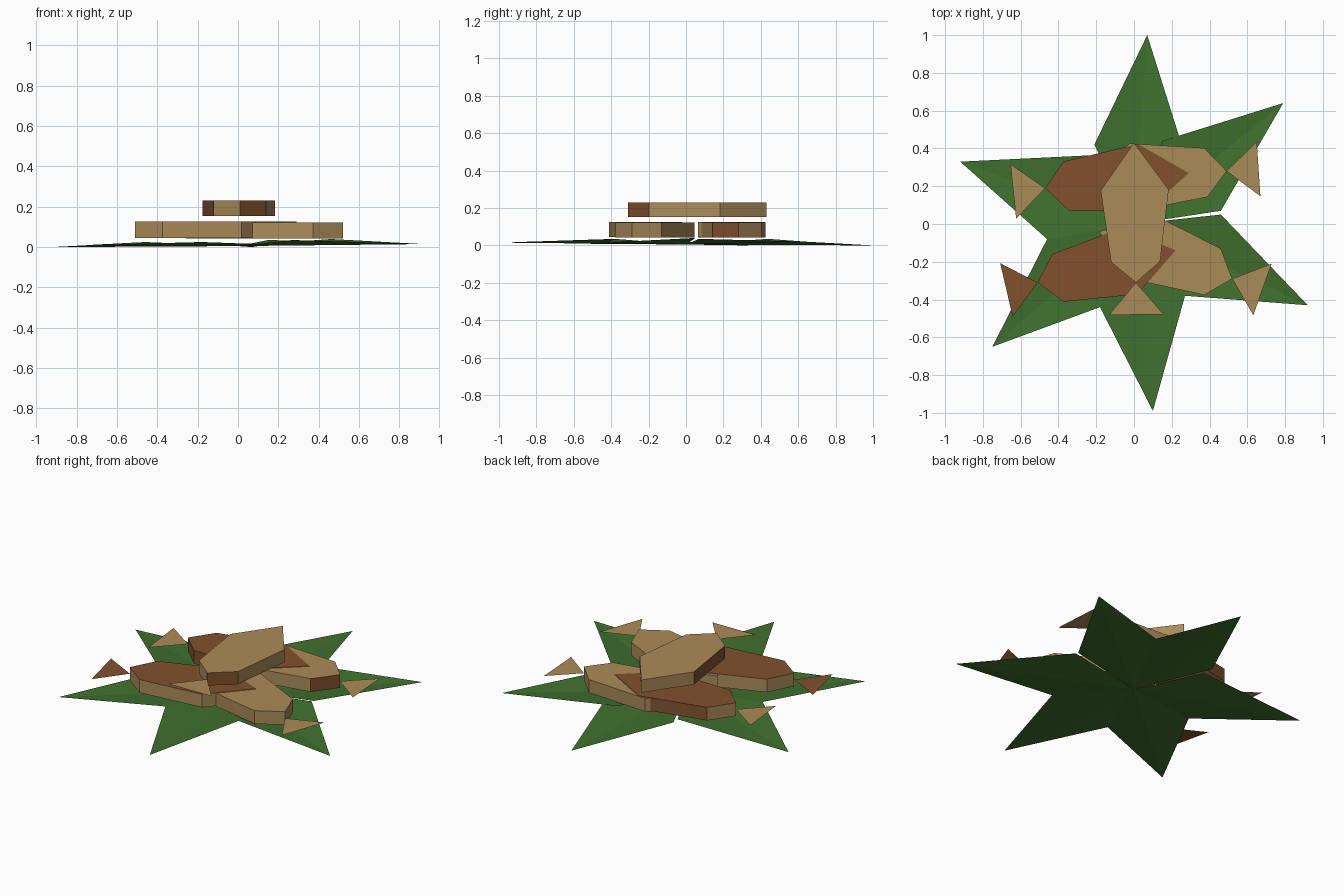
import bpy, bmesh, math

cube = bpy.data.objects.get("Cube")
if cube:
    bpy.data.objects.remove(cube, do_unlink=True)


def material(name, rgb):
    m = bpy.data.materials.new(name)
    m.use_nodes = True
    m.diffuse_color = (*rgb, 1)
    bsdf = next(n for n in m.node_tree.nodes if n.type == 'BSDF_PRINCIPLED')
    bsdf.inputs["Base Color"].default_value = (*rgb, 1)
    bsdf.inputs["Roughness"].default_value = 0.9
    return m


TAN = material("tan", (0.41, 0.26, 0.10))
BROWN = material("brown", (0.22, 0.083, 0.026))
GREEN = material("leaf green", (0.051, 0.162, 0.027))


def add_object(name, bm, mats):
    mesh = bpy.data.meshes.new(name)
    bm.to_mesh(mesh)
    bm.free()
    for m in mats:
        mesh.materials.append(m)
    obj = bpy.data.objects.new(name, mesh)
    bpy.context.collection.objects.link(obj)
    return obj


# Leaves: thin kites lifted at the shoulders, drooping to the tips
def leaf(name, shoulder_a, tip, shoulder_b):
    bm = bmesh.new()
    base, a, t, b = [bm.verts.new(p) for p in ((0, 0, 0.005), shoulder_a, tip, shoulder_b)]
    bm.faces.new((base, a, t))
    bm.faces.new((base, t, b))
    bmesh.ops.recalc_face_normals(bm, faces=bm.faces)
    if sum(f.normal.z for f in bm.faces) < 0:
        bmesh.ops.reverse_faces(bm, faces=bm.faces)
    add_object(name, bm, [GREEN])


leaf("back_leaf", (0.24, 0.46, 0.03), (0.07, 1.0, 0.0), (-0.21, 0.42, 0.025))
leaf("back_left_leaf", (0.46, 0.07, 0.035), (0.79, 0.64, 0.02), (0.15, 0.44, 0.035))
leaf("front_left_leaf", (0.27, -0.38, 0.035), (0.92, -0.43, 0.015), (0.46, 0.05, 0.04))
leaf("front_leaf", (-0.18, -0.44, 0.025), (0.10, -0.99, 0.015), (0.27, -0.38, 0.035))
leaf("front_right_leaf", (-0.46, -0.08, 0.025), (-0.75, -0.65, 0.01), (-0.18, -0.44, 0.025))
leaf("back_right_leaf", (-0.2, 0.365, 0.02), (-0.92, 0.33, 0.0), (-0.46, -0.08, 0.025))


# Fish: six-sided slab from tail root to nose, with a flat tail fin at mid height
def fish(name, root, nose, z, top=0, fin=0, brown_sides=(), thick=0.08):
    dx, dy = nose[0] - root[0], nose[1] - root[1]
    length = math.hypot(dx, dy)
    outline = [(0, 0), (0.11, -0.13), (length - 0.25, -0.18),
               (length, 0), (length - 0.25, 0.18), (0.11, 0.13)]
    bm = bmesh.new()
    low = [bm.verts.new((x, y, 0)) for x, y in outline]
    high = [bm.verts.new((x, y, thick)) for x, y in outline]
    bm.faces.new(high).material_index = top
    bm.faces.new(low[::-1])
    for i in range(len(low)):
        j = (i + 1) % len(low)
        side = bm.faces.new((low[i], low[j], high[j], high[i]))
        side.material_index = 1 if i in brown_sides else 0
    tail = [bm.verts.new((x, y, thick / 2)) for x, y in ((0, 0), (-0.17, 0.145), (-0.17, -0.145))]
    bm.faces.new(tail).material_index = fin
    obj = add_object(name, bm, [TAN, BROWN])
    obj.location = (*root, z)
    obj.rotation_euler.z = math.atan2(dy, dx)


fish("back_left_fish", (0.49, 0.28), (-0.26, 0.23), 0.043, brown_sides=(5,))
fish("front_left_fish", (0.52, -0.29), (-0.185, -0.04), 0.043)
fish("back_right_fish", (-0.47, 0.19), (0.29, 0.27), 0.046, top=1, brown_sides=(0, 1, 4))
fish("front_right_fish", (-0.51, -0.31), (0.22, -0.14), 0.046, top=1, fin=1)
fish("top_fish", (0.01, -0.31), (0.0, 0.43), 0.153, brown_sides=(0, 4), thick=0.077)
